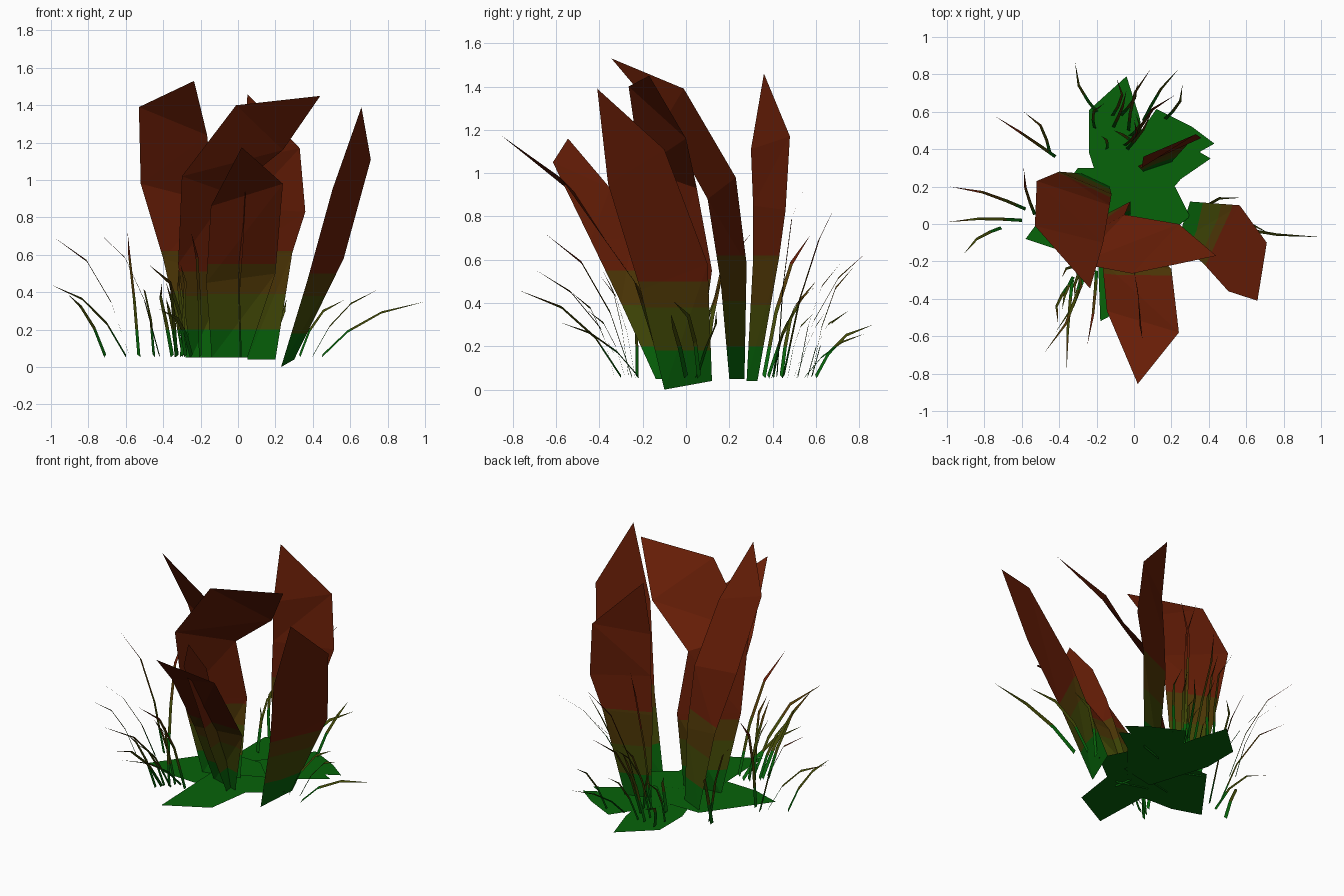
import bpy, bmesh, random
from mathutils import Vector

random.seed(4)


def material(name, rgb):
    m = bpy.data.materials.new(name)
    m.diffuse_color = (*rgb, 1)
    return m


MATS = [material("leaf green", (0.002, 0.125, 0.003)),
        material("olive", (0.053, 0.064, 0.002)),
        material("olive brown", (0.080, 0.040, 0.002)),
        material("rust red", (0.135, 0.0125, 0.002))]


def finish(bm, name, bands):
    # cut at the colour heights, then colour faces by height
    for z in bands:
        geom = bm.verts[:] + bm.edges[:] + bm.faces[:]
        bmesh.ops.bisect_plane(bm, geom=geom, dist=1e-5,
                               plane_co=(0, 0, z), plane_no=(0, 0, 1))
    for f in bm.faces:
        zc = f.calc_center_median().z
        f.material_index = sum(zc > b for b in bands)
    me = bpy.data.meshes.new(name)
    bm.to_mesh(me)
    bm.free()
    for m in MATS:
        me.materials.append(m)
    bpy.context.collection.objects.link(bpy.data.objects.new(name, me))


def strip(bm, rows, tip):
    # ribbon of left/right pairs closed by a pointed tip
    vs = [(bm.verts.new(a), bm.verts.new(b)) for a, b in rows]
    for (a, b), (c, d) in zip(vs, vs[1:]):
        bm.faces.new((a, b, d))
        bm.faces.new((a, d, c))
    bm.faces.new((*vs[-1], bm.verts.new(tip)))


def leaf(name, rows, tip, bands=(0.2, 0.39, 0.55)):
    bm = bmesh.new()
    strip(bm, rows, tip)
    finish(bm, name, bands)


# Tall leaves
leaf("bent_middle_leaf",
     [((-.25, 0, .05), (-.02, .05, .05)),
      ((-.32, -.10, .55), (-.02, .12, .55)),
      ((-.30, -.21, 1.02), (-.05, .05, .93)),
      ((-.01, -.265, 1.40), (.24, 0, 1.16))],
     (.44, -.17, 1.45), (.2, .38, .51))
leaf("left_leaf",
     [((-.28, .27, .05), (-.13, .20, .05)),
      ((-.40, .28, .58), (-.12, .16, .50)),
      ((-.52, .23, .98), (-.13, .10, .88)),
      ((-.53, -.01, 1.39), (-.165, -.10, 1.24))],
     (-.235, -.345, 1.53), (.2, .41, .62))
leaf("right_leaf",
     [((.23, -.10, 0), (.30, .12, .04)),
      ((.37, -.21, .46), (.565, .10, .58)),
      ((.505, -.36, .95), (.71, -.10, 1.11))],
     (.66, -.41, 1.39), (.18, .38, .50))
leaf("front_leaf",
     [((-.14, -.04, .05), (.05, -.10, .05)),
      ((-.17, -.20, .45), (.20, -.24, .50)),
      ((-.145, -.465, .86), (.24, -.58, .98))],
     (.02, -.855, 1.175))
leaf("narrow_leaf",
     [((.02, -.14, .05), (0, -.02, .05)),
      ((.01, -.30, .40), (0, -.12, .35)),
      ((.03, -.44, .69), (0, -.25, .70)),
      ((.045, -.615, 1.05), (.02, -.35, .93))],
     (.03, -.545, 1.16))
leaf("back_leaf",
     [((.05, .28, .04), (.20, .33, .04)),
      ((.02, .31, .60), (.29, .43, .61)),
      ((.03, .31, .85), (.36, .46, .83)),
      ((.04, .30, 1.11), (.33, .48, 1.17))],
     (.05, .36, 1.46), (.2, .39, .62))

# Flat leaves spread on the ground
FLOOR = {
    "back": [(-.04, .79), (-.24, .61), (-.24, .38), (-.12, 0), (.12, .05), (.03, .57)],
    "back_right": [(.12, .615), (.31, .52), (.43, .43), (.35, .385), (.41, .35),
                   (.25, .24), (.05, 0), (-.10, .30)],
    "left": [(-.58, -.08), (-.40, -.14), (-.10, -.15), (.15, .10), (-.05, .30), (-.30, .30)],
    "front": [(-.18, -.52), (.08, -.38), (.12, -.10), (.30, .04), (.22, .20), (-.20, .02)],
}
for i, (key, pts) in enumerate(FLOOR.items()):
    bm = bmesh.new()
    bm.faces.new([bm.verts.new((x, y, .05 + .004 * i)) for x, y in pts][::-1])
    finish(bm, key + "_ground_leaf", ())

# Grass blades: base x, y and tip x, y, z
BLADES = [
    (-.58, .08, -.985, .20, .695), (-.60, .02, -1.0, .01, .44),
    (-.71, -.02, -.91, -.16, .39), (-.42, .36, -.74, .575, .715),
    (-.45, .38, -.59, .60, .50), (-.53, .05, -.59, .30, .72),
    (-.20, .60, -.315, .865, .30), (-.03, .50, .09, .83, .63),
    (.05, .55, .24, .83, .26), (0, .45, .22, .69, .85),
    (-.05, .42, 0, .56, .97), (.45, 0, 1.0, -.07, .35),
    (.33, .05, .57, .14, .36), (.40, .06, .74, -.06, .41),
    (-.33, -.30, -.36, -.775, .46), (-.28, -.28, -.48, -.69, .55),
    (-.20, -.25, -.25, -.65, .72), (-.25, -.22, -.42, -.58, .31),
]
for k in range(9):  # back tuft
    x, y = random.uniform(-.25, .2), random.uniform(.38, .6)
    BLADES.append((x, y, x + random.uniform(-.15, .15),
                   y + random.uniform(.04, .22), random.uniform(.3, .62)))
for k in range(5):  # front tuft
    x, y = random.uniform(-.38, -.1), random.uniform(-.34, -.2)
    BLADES.append((x, y, x + random.uniform(-.1, .1),
                   y - random.uniform(.05, .25), random.uniform(.3, .55)))

bm = bmesh.new()
for bx, by, tx, ty, tz in BLADES:
    base, tip = Vector((bx, by, .06)), Vector((tx, ty, tz))
    d = tip - base
    across = Vector((-d.y, d.x, 0)).normalized()
    side = (across + Vector((0, 0, .9))).normalized()
    kink = random.uniform(-.04, .04)
    rows = []
    for h, v, w, k in ((0, 0, .012, 0), (.25, .45, .011, .6), (.58, .8, .009, 1)):
        p = base + Vector((d.x * h, d.y * h, d.z * v)) + across * kink * k
        rows.append((p - side * w, p + side * w))
    strip(bm, rows, tip)
finish(bm, "grass_blades", (.2, .39, .58))
